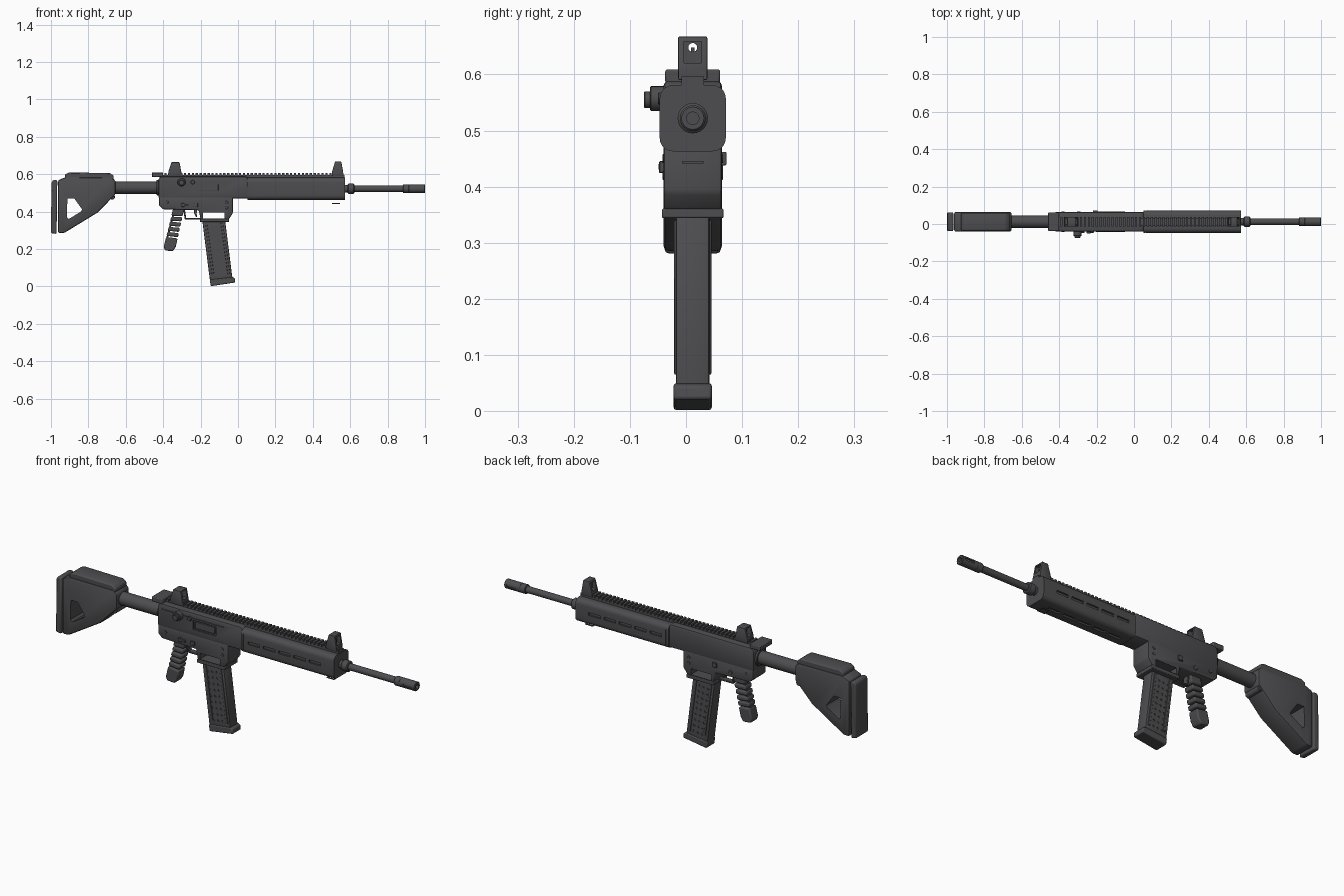
import bpy, bmesh, math
from mathutils import Matrix, Vector

if "Cube" in bpy.data.objects:
    bpy.data.objects.remove(bpy.data.objects["Cube"])

YC = 0.012  # centre plane of the body
steel = bpy.data.materials.new("dark_grey")
steel.diffuse_color = (0.075, 0.075, 0.08, 1)
steel.use_nodes = True
steel.node_tree.nodes["Principled BSDF"].inputs["Base Color"].default_value = steel.diffuse_color


def finish(name, bm, bevel=0, segs=2):
    bmesh.ops.recalc_face_normals(bm, faces=bm.faces)
    me = bpy.data.meshes.new(name)
    bm.to_mesh(me)
    bm.free()
    ob = bpy.data.objects.new(name, me)
    bpy.context.collection.objects.link(ob)
    me.materials.append(steel)
    if bevel:
        m = ob.modifiers.new("bevel", 'BEVEL')
        m.width, m.segments, m.limit_method = bevel, segs, 'ANGLE'
        m.angle_limit = math.radians(25)
    return ob


def add_prism(bm, pts, width, y=YC):
    """Side outline (x, z) given thickness along y."""
    f = bm.faces.new([bm.verts.new((x, y - width / 2, z)) for x, z in pts])
    r = bmesh.ops.extrude_face_region(bm, geom=[f])
    bmesh.ops.translate(bm, vec=(0, width, 0),
                        verts=[v for v in r['geom'] if isinstance(v, bmesh.types.BMVert)])


def add_box(bm, x0, x1, z0, z1, width, y=YC):
    add_prism(bm, [(x0, z0), (x1, z0), (x1, z1), (x0, z1)], width, y)


def add_cyl(bm, p, q, r, n=24):
    p, q = Vector(p), Vector(q)
    rot = (q - p).to_track_quat('Z', 'Y').to_matrix().to_4x4()
    bmesh.ops.create_cone(bm, cap_ends=True, segments=n, radius1=r, radius2=r,
                          depth=(q - p).length, matrix=Matrix.Translation((p + q) / 2) @ rot)


def prism(name, pts, width, bevel=0.004, y=YC):
    bm = bmesh.new()
    add_prism(bm, pts, width, y)
    return finish(name, bm, bevel)


def box(name, x0, x1, z0, z1, width, bevel=0.003, y=YC):
    return prism(name, [(x0, z0), (x1, z0), (x1, z1), (x0, z1)], width, bevel, y)


def cyl(name, p, q, r, bevel=0.002):
    bm = bmesh.new()
    add_cyl(bm, p, q, r)
    return finish(name, bm, bevel, 1)


def cut(ob, bm):
    """Carve the shapes in bm out of ob and drop the helper."""
    tool = finish("cutter", bm)
    tool.hide_render = True
    m = ob.modifiers.new("cut", 'BOOLEAN')
    m.object, m.operation, m.solver = tool, 'DIFFERENCE', 'EXACT'
    bpy.context.view_layer.update()
    me = bpy.data.meshes.new_from_object(ob.evaluated_get(bpy.context.evaluated_depsgraph_get()))
    ob.modifiers.clear()
    ob.data = me
    bpy.data.objects.remove(tool)


# Stock with angled through hole
stock = prism("stock", [(-.962, .285), (-.93, .285), (-.75, .395), (-.655, .492), (-.655, .565),
                        (-.675, .582), (-.92, .584), (-.962, .568)], .104, .009)
bm = bmesh.new()
add_prism(bm, [(-.912, .47), (-.875, .47), (-.834, .412), (-.84, .4), (-.905, .36), (-.915, .37)], .3)
cut(stock, bm)
prism("cheek_rest", [(-.925, .57), (-.665, .57), (-.665, .592), (-.685, .606), (-.905, .609),
                     (-.925, .598)], .094, .006)
prism("butt_pad", [(-1, .285), (-.97, .28), (-.966, .568), (-.99, .568), (-.997, .555)], .1, .007)
cyl("stock_pin", (-.672, YC - .045, .478), (-.672, YC + .045, .478), .014)

# Stock tube and collars
cyl("stock_tube", (-.68, YC, .528), (-.41, YC, .528), .033)
cyl("tube_collar", (-.435, YC, .528), (-.415, YC, .528), .042)

# Upper receiver with ejection port
upper = prism("upper_receiver", [(-.425, .47), (.055, .47), (.055, .578), (.04, .588), (-.41, .588),
                                 (-.425, .575)], .104, .008)
bm = bmesh.new()
add_box(bm, -.225, -.095, .505, .552, .016, YC - .052)
add_box(bm, -.40, -.05, .561, .564, .006, YC - .052)
cut(upper, bm)
box("bolt_cover", -.215, -.105, .512, .546, .02, .002, YC - .04)

# Lower receiver with an open window above the magazine
lower = prism("lower_receiver", [(-.422, .478), (-.422, .432), (-.4, .412), (-.21, .408), (-.2, .358),
                                 (-.05, .358), (-.028, .39), (-.028, .478)], .104, .006)
bm = bmesh.new()
add_box(bm, -.187, -.072, .364, .395, .3)
cut(lower, bm)
box("magazine_well_lip", -.203, -.048, .344, .361, .11)
for i, (x, z) in enumerate([(-.38, .45), (-.06, .45), (-.06, .42)]):
    cyl("receiver_pin_%d" % i, (x, YC - .054, z), (x, YC + .054, z), .008, .001)
cyl("selector", (-.295, YC - .06, .435), (-.295, YC + .054, .435), .011)
box("selector_lever", -.30, -.265, .43, .441, .008, .001, YC - .057)
box("magazine_release", -.235, -.215, .425, .445, .008, .001, YC - .055)
box("bolt_release", -.22, -.195, .438, .462, .014, .002, YC + .053)

# Charging handle at the rear and side knob
box("charging_handle", -.46, -.40, .584, .609, .098, .004)
cyl("side_knob", (-.302, YC - .045, .557), (-.302, YC - .076, .557), .022)
cyl("side_knob_cap", (-.302, YC - .07, .555), (-.302, YC - .087, .555), .015)
cyl("side_button", (-.242, YC - .045, .557), (-.242, YC - .062, .557), .011)

# Trigger and guard
prism("trigger", [(-.235, .415), (-.215, .415), (-.222, .39), (-.218, .372), (-.226, .372), (-.234, .39)],
      .016, .002)
bm = bmesh.new()
add_box(bm, -.285, -.195, .358, .366, .03)
add_prism(bm, [(-.292, .412), (-.284, .412), (-.277, .366), (-.285, .358)], .03)
finish("trigger_guard", bm, .002, 1)

# Grip of stacked ribs on a thin spine
TL, TR, BL, BR = (Vector((-.347, .415)), Vector((-.287, .415)), Vector((-.40, .20)), Vector((-.338, .188)))
bm = bmesh.new()
cuts = [0, .20, .325, .45, .575, .70, 1]
for i, (a, b) in enumerate(zip(cuts, cuts[1:])):
    b -= .028 if b < 1 else 0
    quad = [TL.lerp(BL, a), TR.lerp(BR, a), TR.lerp(BR, b), TL.lerp(BL, b)]
    if b == 1:  # rounded foot
        quad = quad[:2] + [TR.lerp(BR, .9), BR + Vector((-.01, 0)), BL + Vector((.01, -.008)), TL.lerp(BL, .95)]
    add_prism(bm, quad, .056)
finish("grip", bm, .006)
prism("grip_spine", [TL + Vector((.004, 0)), TL + Vector((.014, 0)), BL + Vector((.014, .01)),
                     BL + Vector((.004, .01))], .035, .002)

# Magazine with rows of dimples and a foot plate
magazine = prism("magazine", [(-.192, .36), (-.070, .36), (-.028, .03), (-.148, .015)], .06, .005)
bm = bmesh.new()
for row in range(9):
    t = row / 8
    for col in range(3):
        x, z = -.155 + .024 * col + .034 * t, .305 - .24 * t + .003 * col
        for s in (-1, 1):
            add_cyl(bm, (x, YC + s * .026, z), (x, YC + s * .04, z), .0055, 8)
cut(magazine, bm)
for x in (-.172, -.087):
    prism("magazine_rib", [(x - .006, .34), (x + .006, .34), (x + .044, .065), (x + .032, .065)], .066, .002)
prism("magazine_foot", [(-.151, .036), (-.146, .001), (-.014, .021), (-.017, .045), (-.03, .05)], .068, .005)

# Handguard: rounded square tube with slots on the sides and underneath
bm = bmesh.new()
ring, rad, half = [], .024, .059
for k in range(4):
    for j in range(6):
        a = math.pi / 2 * (k + j / 5)
        cx = (half - rad) * (1 if k in (0, 3) else -1)
        cz = (half - rad) * (1 if k in (0, 1) else -1)
        ring.append(bm.verts.new((.05, YC + cx + rad * math.cos(a), .522 + cz + rad * math.sin(a))))
f = bm.faces.new(ring)
r = bmesh.ops.extrude_face_region(bm, geom=[f])
bmesh.ops.translate(bm, vec=(.522, 0, 0), verts=[v for v in r['geom'] if isinstance(v, bmesh.types.BMVert)])
guard = finish("handguard", bm)
bm = bmesh.new()
for i in range(5):
    x = .088 + i * .086
    for s in (-1, 1):
        add_box(bm, x, x + .066, .515, .529, .016, YC + s * half)
    add_box(bm, x, x + .066, .455, .471, .016)
add_box(bm, .062, .065, .40, .56, .004, YC - half)
add_box(bm, .062, .065, .40, .56, .004, YC + half)
cut(guard, bm)

# Sling loop below the handguard
bm = bmesh.new()
add_box(bm, .503, .545, .441, .446, .006, YC - .016)
add_box(bm, .503, .545, .441, .446, .006, YC + .016)
add_box(bm, .503, .508, .441, .446, .034)
add_box(bm, .540, .545, .441, .446, .034)
finish("sling_loop", bm)

# Toothed top rail
bm = bmesh.new()
add_box(bm, -.42, .57, .575, .596, .04)
for i in range(47):
    x = -.415 + i * .021
    add_box(bm, x, x + .012, .592, .606, .05)
finish("top_rail", bm)

# Front and rear sights with an aperture
for name, x0, x1, z in (("rear_sight", -.372, -.303, .664), ("front_sight", .503, .562, .668)):
    sight = prism(name, [(x0, .59), (x1, .59), (x1, .613), (x1 - .010, z), (x0 + .016, z), (x0, .613)],
                  .052, .003)
    bm = bmesh.new()
    add_box(bm, x0 - .05, x1 + .05, .62, .659, .032)
    cut(sight, bm)
    xm = (x0 + x1) / 2
    plate = box(name + "_plate", xm - .004, xm + .004, .61, .662, .036, 0)
    bm = bmesh.new()
    add_cyl(bm, (xm - .05, YC, .648), (xm + .05, YC, .648), .008, 16)
    cut(plate, bm)
    cyl(name + "_post", (xm, YC, .605), (xm, YC, .648), .003, 0)

# Barrel, gas block and muzzle device
cyl("barrel", (.55, YC, .522), (.95, YC, .522), .0165)
cyl("barrel_nut", (.565, YC, .522), (.59, YC, .522), .02)
cyl("gas_block", (.586, YC, .522), (.622, YC, .522), .027, .004)
cyl("muzzle_collar", (.882, YC, .522), (.915, YC, .522), .023, .003)
muzzle = cyl("muzzle_brake", (.91, YC, .522), (1, YC, .522), .023, .003)
bm = bmesh.new()
add_cyl(bm, (.97, YC, .522), (1.05, YC, .522), .011)
for s in (-1, 1):
    add_box(bm, .935, .985, .517, .527, .012, YC + s * .024)
cut(muzzle, bm)

# Smooth rounded surfaces, keep hard edges
for ob in bpy.context.scene.objects:
    ob.select_set(True)
bpy.context.view_layer.objects.active = guard
bpy.ops.object.shade_smooth_by_angle(angle=math.radians(35))
